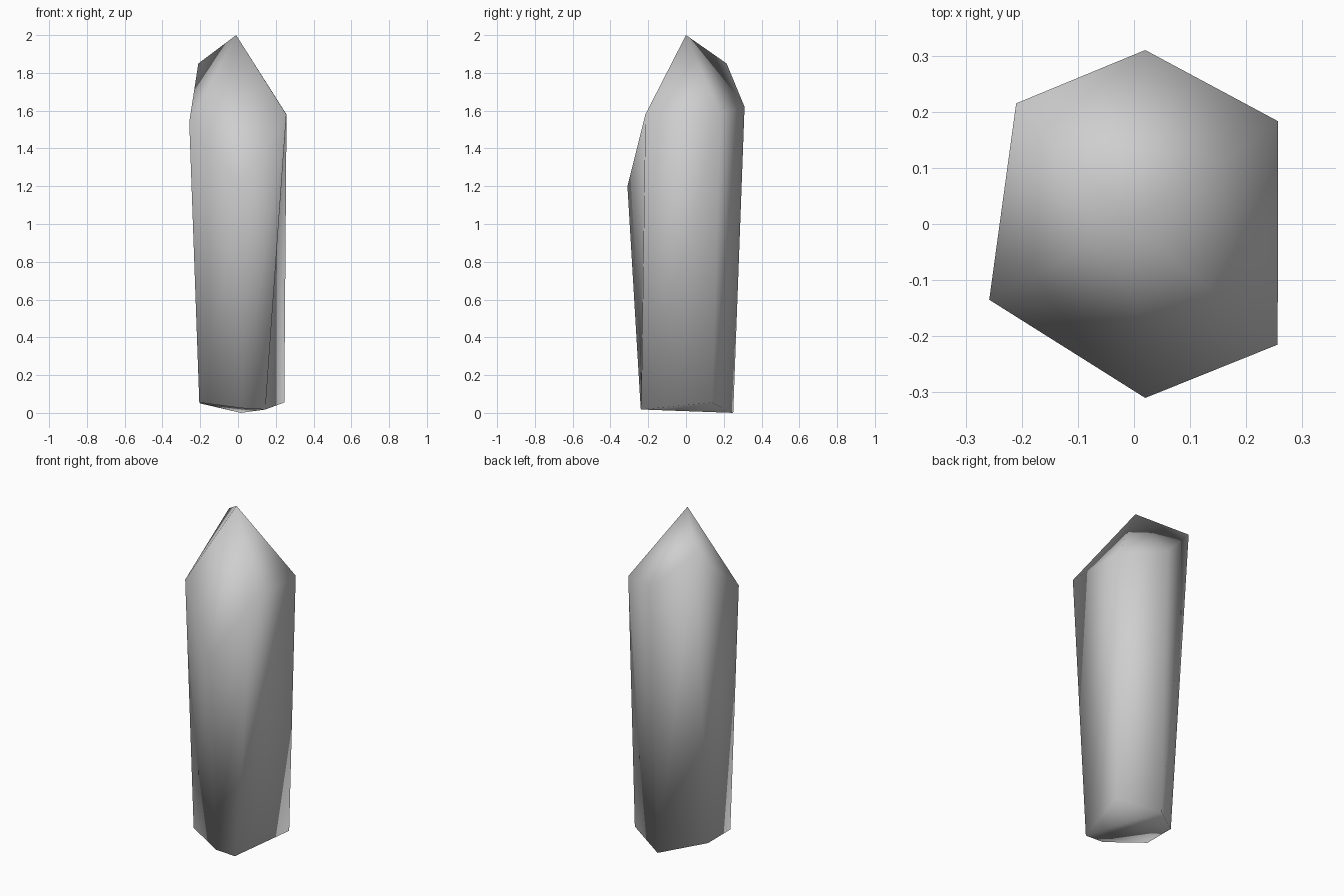
import bpy
import bmesh

# Remove the default cube only
cube = bpy.data.objects.get("Cube")
if cube:
    bpy.data.objects.remove(cube, do_unlink=True)

# Single stone colour
stone = bpy.data.materials.new("pale_grey_stone")
stone.use_nodes = True
colour = (0.62, 0.62, 0.62, 1.0)
stone.diffuse_color = colour
stone.node_tree.nodes["Principled BSDF"].inputs["Base Color"].default_value = colour

# Uneven six-sided shaft: shoulder and foot rings, counter-clockwise from the back
shoulder = [(0.02, 0.31, 1.62), (-0.21, 0.215, 1.85), (-0.258, -0.135, 1.54),
            (0.02, -0.31, 1.20), (0.256, -0.215, 1.58), (0.257, 0.183, 1.58)]
foot = [(0.015, 0.25, 0.0), (-0.20, 0.075, 0.05), (-0.205, -0.13, 0.055),
        (0.02, -0.24, 0.025), (0.145, -0.237, 0.018), (0.245, 0.138, 0.055)]
tip = (-0.01, 0.0, 2.0)

bm = bmesh.new()
top_ring = [bm.verts.new(p) for p in shoulder]
foot_ring = [bm.verts.new(p) for p in foot]
peak = bm.verts.new(tip)

# Side faces and the pointed cap
for i in range(len(top_ring)):
    j = (i + 1) % len(top_ring)
    bm.faces.new((foot_ring[i], foot_ring[j], top_ring[j], top_ring[i]))
    bm.faces.new((top_ring[i], top_ring[j], peak))

# Closed base
bm.faces.new(list(reversed(foot_ring)))
bmesh.ops.recalc_face_normals(bm, faces=bm.faces[:])

# The whole surface is softly shaded
for face in bm.faces:
    face.smooth = True

mesh = bpy.data.meshes.new("crystal_shard")
bm.to_mesh(mesh)
bm.free()
mesh.materials.append(stone)
crystal = bpy.data.objects.new("crystal_shard", mesh)
bpy.context.collection.objects.link(crystal)
